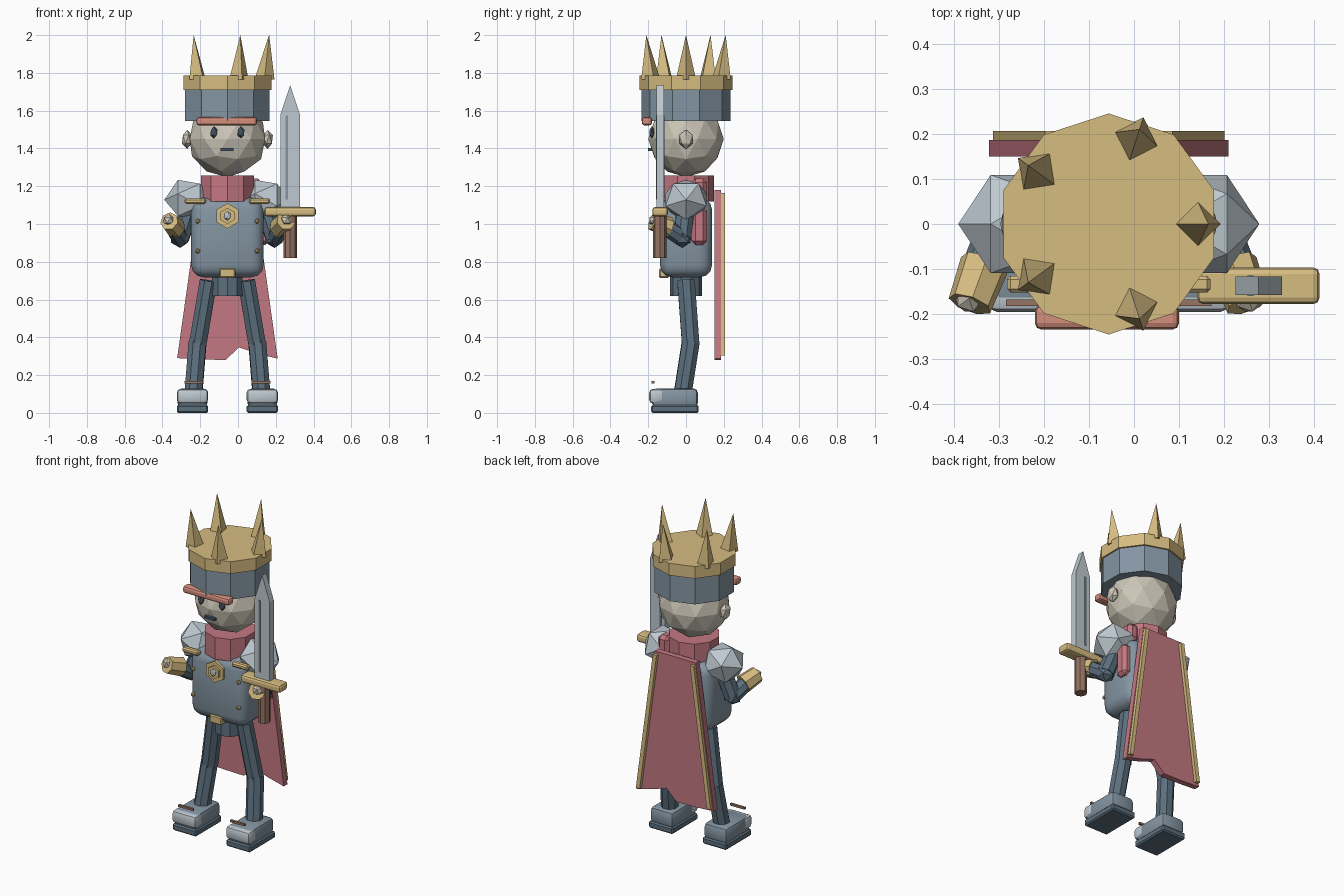
import bpy, bmesh, math
from mathutils import Vector, Matrix

if "Cube" in bpy.data.objects:
    bpy.data.objects.remove(bpy.data.objects["Cube"])

CX = -0.056  # body centre line


def material(name, rgb):
    m = bpy.data.materials.new(name)
    m.diffuse_color = [((c / 255 + 0.055) / 1.055) ** 2.4 for c in rgb] + [1]
    m.use_nodes = True
    m.node_tree.nodes["Principled BSDF"].inputs["Base Color"].default_value = m.diffuse_color
    return m


GOLD = material("gold", (214, 188, 128))
STEEL = material("steel", (132, 149, 162))
SILVER = material("silver", (190, 201, 208))
DARK = material("dark steel", (92, 112, 126))
RED = material("crimson", (196, 120, 130))
SKIN = material("skin", (204, 198, 183))
BROW = material("salmon", (212, 142, 124))
BROWN = material("brown", (150, 115, 98))
INK = material("ink", (68, 82, 98))


def finish(name, bm, mat, matrix=Matrix(), smooth=False):
    bmesh.ops.transform(bm, matrix=matrix, verts=bm.verts)
    bmesh.ops.recalc_face_normals(bm, faces=bm.faces)
    me = bpy.data.meshes.new(name)
    bm.to_mesh(me)
    bm.free()
    me.materials.append(mat)
    ob = bpy.data.objects.new(name, me)
    bpy.context.collection.objects.link(ob)
    if smooth:
        bpy.ops.object.select_all(action='DESELECT')
        ob.select_set(True)
        bpy.context.view_layer.objects.active = ob
        bpy.ops.object.shade_smooth_by_angle(angle=math.radians(30))
    return ob


def box(name, mat, x, y, z, bevel=0.0, segments=2, smooth=False):
    """Box from (min, max) ranges, with optional rounded edges."""
    bm = bmesh.new()
    bmesh.ops.create_cube(bm, size=1)
    size = [r[1] - r[0] for r in (x, y, z)]
    mid = [(r[1] + r[0]) / 2 for r in (x, y, z)]
    for v in bm.verts:
        v.co = [c * s + m for c, s, m in zip(v.co, size, mid)]
    if bevel:
        bmesh.ops.bevel(bm, geom=bm.edges[:], offset=bevel, segments=segments,
                        profile=0.5, affect='EDGES')
    return finish(name, bm, mat, smooth=smooth)


def ball(name, mat, center, radii, subdiv=2, rot=Matrix()):
    bm = bmesh.new()
    bmesh.ops.create_icosphere(bm, subdivisions=subdiv, radius=1)
    m = Matrix.Translation(center) @ Matrix.Diagonal((*radii, 1)) @ rot
    return finish(name, bm, mat, m)


def rod(name, mat, a, b, r1, r2=None, sides=8, spin=0.0):
    """Prism or cone between two points."""
    a, b = Vector(a), Vector(b)
    d = b - a
    bm = bmesh.new()
    bmesh.ops.create_cone(bm, cap_ends=True, segments=sides, radius1=r1,
                          radius2=r1 if r2 is None else r2, depth=d.length)
    turn = d.to_track_quat('Z', 'Y').to_matrix().to_4x4() if d.xy.length > 1e-6 else Matrix()
    m = Matrix.Translation((a + b) / 2) @ turn @ Matrix.Rotation(spin, 4, 'Z')
    return finish(name, bm, mat, m)


def slab(name, mat, points, y0, y1):
    """Outline in x and z, extruded along y."""
    bm = bmesh.new()
    f = bm.faces.new([bm.verts.new((x, y0, z)) for x, z in points])
    ext = bmesh.ops.extrude_face_region(bm, geom=[f])
    for v in ext["geom"]:
        if isinstance(v, bmesh.types.BMVert):
            v.co.y = y1
    return finish(name, bm, mat)


def ring(name, mat, z0, z1, r):
    """Ten-sided drum with a corner facing the front."""
    return rod(name, mat, (CX, 0, z0), (CX, 0, z1), r, sides=10)


# Head, helmet and crown
ball("head", SKIN, (CX, 0, 1.45), (0.21, 0.2, 0.202))
ring("helmet", STEEL, 1.545, 1.712, 0.235)
ring("crown_band", GOLD, 1.71, 1.785, 0.245)
for i in range(5):
    a = i * math.tau / 5
    u = Vector((math.cos(a), math.sin(a), 0))
    base = Vector((CX, 0, 1.766)) + u * 0.196
    bm = bmesh.new()
    bmesh.ops.create_cone(bm, cap_ends=True, segments=4, radius1=0.053, radius2=0, depth=0.235)
    for v in bm.verts:  # lean the point outward
        v.co.x += 0.025 * (v.co.z / 0.235 + 0.5)
    finish("crown_spike", bm, GOLD,
           Matrix.Translation(base + Vector((0, 0, 0.1175))) @ Matrix.Rotation(a, 4, 'Z'))

# Face
box("brow", BROW, (-0.22, 0.1), (-0.234, -0.18), (1.522, 1.566), 0.014)
box("mouth", INK, (-0.093, -0.024), (-0.2, -0.17), (1.386, 1.402))
for s in (-1, 1):
    ball("eye", INK, (CX + s * 0.072, -0.18, 1.485), (0.021, 0.016, 0.032), 1)
    ball("ear", SKIN, (CX + s * 0.213, 0, 1.448), (0.031, 0.042, 0.051), 1)

# Torso and hips
ring("collar", RED, 1.12, 1.256, 0.147)
box("scarf_knot", RED, (0.05, 0.125), (0.03, 0.11), (1.13, 1.24), 0.02, 1)
box("scarf_tail", RED, (0.08, 0.165), (0.03, 0.11), (0.89, 1.09), 0.02, 1)
box("torso", STEEL, (CX - 0.192, CX + 0.192), (-0.138, 0.138), (0.718, 1.14), 0.065, 3, True)
ring("hips", DARK, 0.62, 0.74, 0.085)
box("belt_buckle", GOLD, (CX - 0.042, CX + 0.042), (-0.142, -0.09), (0.715, 0.765), 0.006, 1)
rod("emblem_plate", GOLD, (CX, -0.13, 1.043), (CX, -0.15, 1.043), 0.067, sides=6)
rod("emblem_boss", GOLD, (CX, -0.14, 1.043), (CX, -0.162, 1.043), 0.042, sides=6)
ball("emblem_gem", SILVER, (CX, -0.163, 1.043), (0.02, 0.014, 0.025), 1)

for s in (-1, 1):
    def P(x, y, z):
        return Vector((CX + s * x, y, z))

    def X(c, h):
        return (CX + s * c - h, CX + s * c + h)

    # Chest fittings
    box("shoulder_clasp", GOLD, X(0.17, 0.056), (-0.152, -0.115), (1.107, 1.136), 0.008, 1)
    for z in (1.015, 0.857):
        ball("rivet", GOLD, P(0.157, -0.138, z), (0.014, 0.014, 0.014), 1)

    # Arms
    ball("pauldron", SILVER, P(0.204, 0, 1.128), (0.13, 0.128, 0.118), 1,
         Matrix.Rotation(s * math.pi / 2, 4, 'Y'))
    elbow, wrist = P(0.25, -0.02, 0.925), P(0.285, -0.11, 0.985)
    rod("upper_arm", DARK, P(0.19, 0, 1.1), elbow, 0.05)
    ball("elbow", DARK, elbow, (0.056, 0.052, 0.052), 1)
    rod("forearm", DARK, elbow, wrist, 0.046)
    rod("gauntlet", GOLD, P(0.275, -0.088, 0.98), P(0.308, -0.178, 1.015), 0.056, 0.05, sides=7)
    ball("fist", SKIN, P(0.31, -0.165, 1.02), (0.034, 0.034, 0.034), 1)

    # Legs
    knee = P(0.158, 0.025, 0.36)
    rod("thigh", DARK, P(0.1, 0, 0.7), knee, 0.05)
    rod("shin", DARK, knee + Vector((0, 0, 0.015)), P(0.18, -0.018, 0.1), 0.05)

    # Boots
    box("boot", STEEL, X(0.185, 0.08), (-0.18, 0.063), (0.03, 0.13), 0.024, 2, True)
    box("toe_cap", SILVER, X(0.185, 0.083), (-0.195, -0.115), (0.05, 0.127), 0.02, 2, True)
    box("sole", DARK, X(0.185, 0.083), (-0.185, 0.067), (0, 0.042), 0.008, 1)
    box("boot_strap", BROWN, X(0.178, 0.05), (-0.182, -0.168), (0.155, 0.168))

    # Cape trim
    lo, hi = CX + s * 0.257, CX + s * 0.141
    slab("cape_trim", GOLD, [(lo, 0.305), (lo - s * 0.026, 0.305),
                             (hi - s * 0.026, 1.165), (hi, 1.165)], 0.184, 0.206)

# Cape with a torn hem
slab("cape", RED, [(-0.197, 1.18), (-0.322, 0.29), (-0.2, 0.283), (-0.065, 0.28),
                   (0.005, 0.347), (0.1, 0.315), (0.21, 0.287), (0.085, 1.18)], 0.15, 0.186)

# Sword
slab("sword_blade", SILVER, [(0.225, 1.07), (0.328, 1.07), (0.328, 1.58),
                             (0.276, 1.735), (0.225, 1.58)], -0.157, -0.117)
for y in (-0.16, -0.117):
    box("blade_groove", STEEL, (0.252, 0.265), (y, y + 0.003), (1.13, 1.575))
box("sword_guard", GOLD, (0.14, 0.412), (-0.178, -0.096), (1.04, 1.09), 0.015, 2)
rod("sword_handle", BROWN, (0.276, -0.138, 0.82), (0.276, -0.138, 1.05), 0.036, sides=8)
